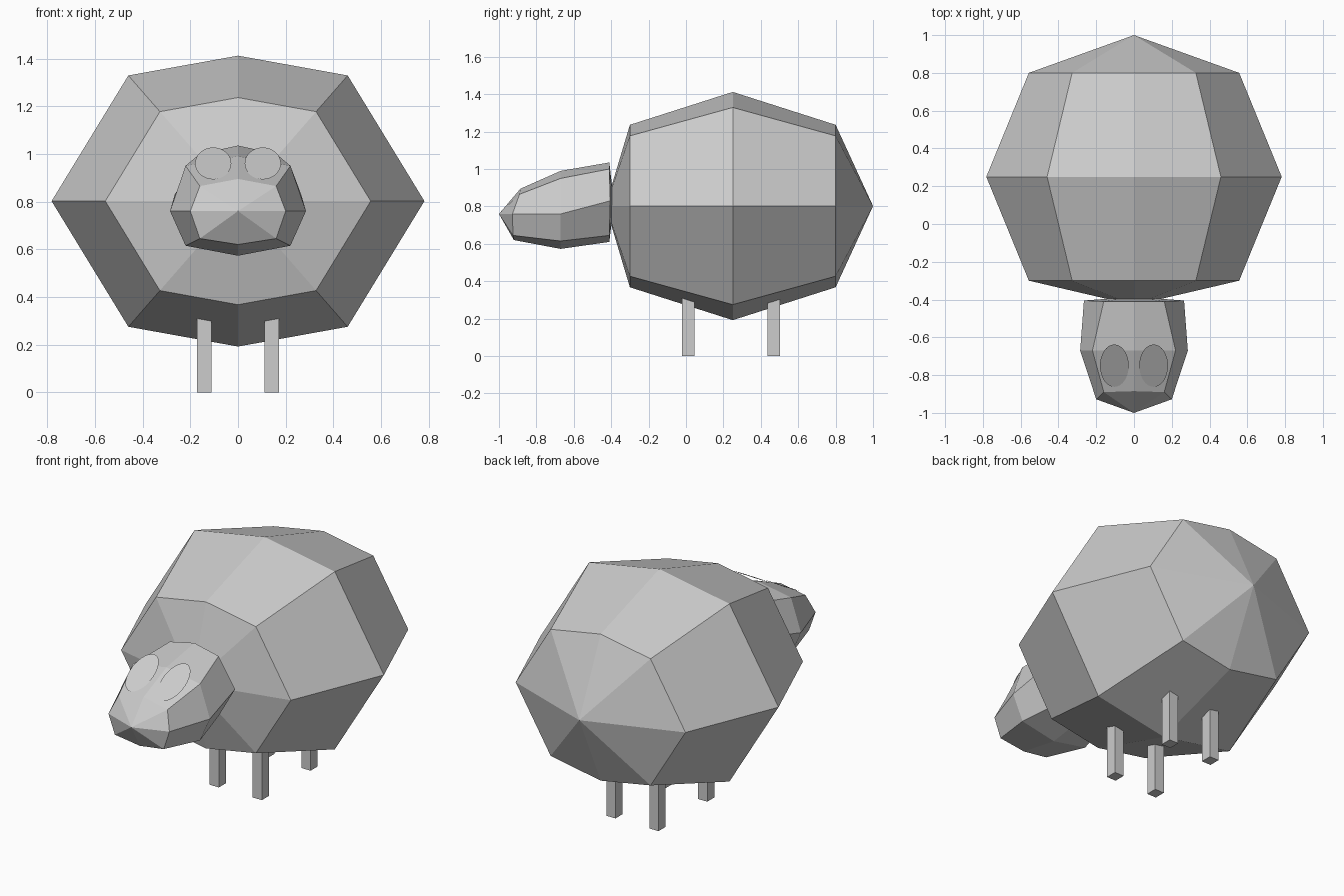
import bpy, bmesh, math

if "Cube" in bpy.data.objects:
    bpy.data.objects.remove(bpy.data.objects["Cube"])

grey = bpy.data.materials.new("wool grey")
grey.diffuse_color = (0.604, 0.604, 0.604, 1)
grey.use_nodes = True
grey.node_tree.nodes["Principled BSDF"].inputs["Base Color"].default_value = grey.diffuse_color


def finish(name, bm):
    mesh = bpy.data.meshes.new(name)
    bm.to_mesh(mesh)
    bm.free()
    mesh.materials.append(grey)
    obj = bpy.data.objects.new(name, mesh)
    bpy.context.collection.objects.link(obj)
    return obj


def mirrored(half):
    """Close a right-hand profile (top to bottom) into a symmetric ring."""
    return half + [(-x, y, z) for x, y, z in half[-2:0:-1]]


def loft(name, front_tip, rings, back_tip):
    """Eight-sided shell through the rings, with a fan at each end."""
    bm = bmesh.new()
    loops = [[bm.verts.new(p) for p in ring] for ring in rings]
    n = len(loops[0])
    for a, b in zip(loops, loops[1:]):
        for i in range(n):
            j = (i + 1) % n
            bm.faces.new((a[i], a[j], b[j], b[i]))
    for tip, ring in ((front_tip, loops[0]), (back_tip, loops[-1])):
        v = bm.verts.new(tip)
        for i in range(n):
            bm.faces.new((v, ring[i], ring[(i + 1) % n]))
    bmesh.ops.recalc_face_normals(bm, faces=bm.faces)
    return finish(name, bm)


# Body: one profile scaled at three stations along y
profile = [(0, 0.61), (0.46, 0.527), (0.782, 0), (0.46, -0.527), (0, -0.61)]
body_rings = [mirrored([(x * s, y, 0.802 + z * s) for x, z in profile])
              for y, s in ((-0.3, 0.712), (0.25, 1), (0.8, 0.712))]
loft("body", (0, -0.43, 0.802), body_rings, (0, 1.0, 0.802))

# Head: muzzle, brow and neck rings
muzzle = [(0, -0.885, 0.895), (0.16, -0.89, 0.865), (0.2, -0.928, 0.76),
          (0.16, -0.925, 0.645), (0, -0.92, 0.62)]
brow = [(0, -0.67, 0.99), (0.22, -0.67, 0.95), (0.285, -0.67, 0.76),
        (0.22, -0.67, 0.615), (0, -0.67, 0.573)]
neck = [(0, -0.41, 1.035), (0.16, -0.41, 1.0), (0.265, -0.405, 0.83),
        (0.16, -0.41, 0.645), (0, -0.41, 0.61)]
loft("head", (0, -1.0, 0.76), [mirrored(r) for r in (muzzle, brow, neck)],
     (0, -0.385, 0.82))

# Eyes: thin tilted oval discs
for side, sx in (("left", -1), ("right", 1)):
    bm = bmesh.new()
    ring = []
    for i in range(32):
        a = 2 * math.pi * i / 32
        ring.append(bm.verts.new((sx * 0.104 + 0.076 * math.cos(a),
                                  -0.75 + 0.112 * math.sin(a),
                                  0.96 + 0.067 * math.sin(a))))
    bm.faces.new(ring)
    finish(side + "_eye", bm)

# Legs: square posts running up into the body
for end, y in (("front", 0.012), ("back", 0.469)):
    for side, sx in (("left", -1), ("right", 1)):
        bm = bmesh.new()
        bmesh.ops.create_cube(bm, size=1)
        for v in bm.verts:
            v.co = (v.co.x * 0.06 + sx * 0.141, v.co.y * 0.066 + y,
                    (v.co.z + 0.5) * 0.42)
        finish(f"{end}_{side}_leg", bm)
